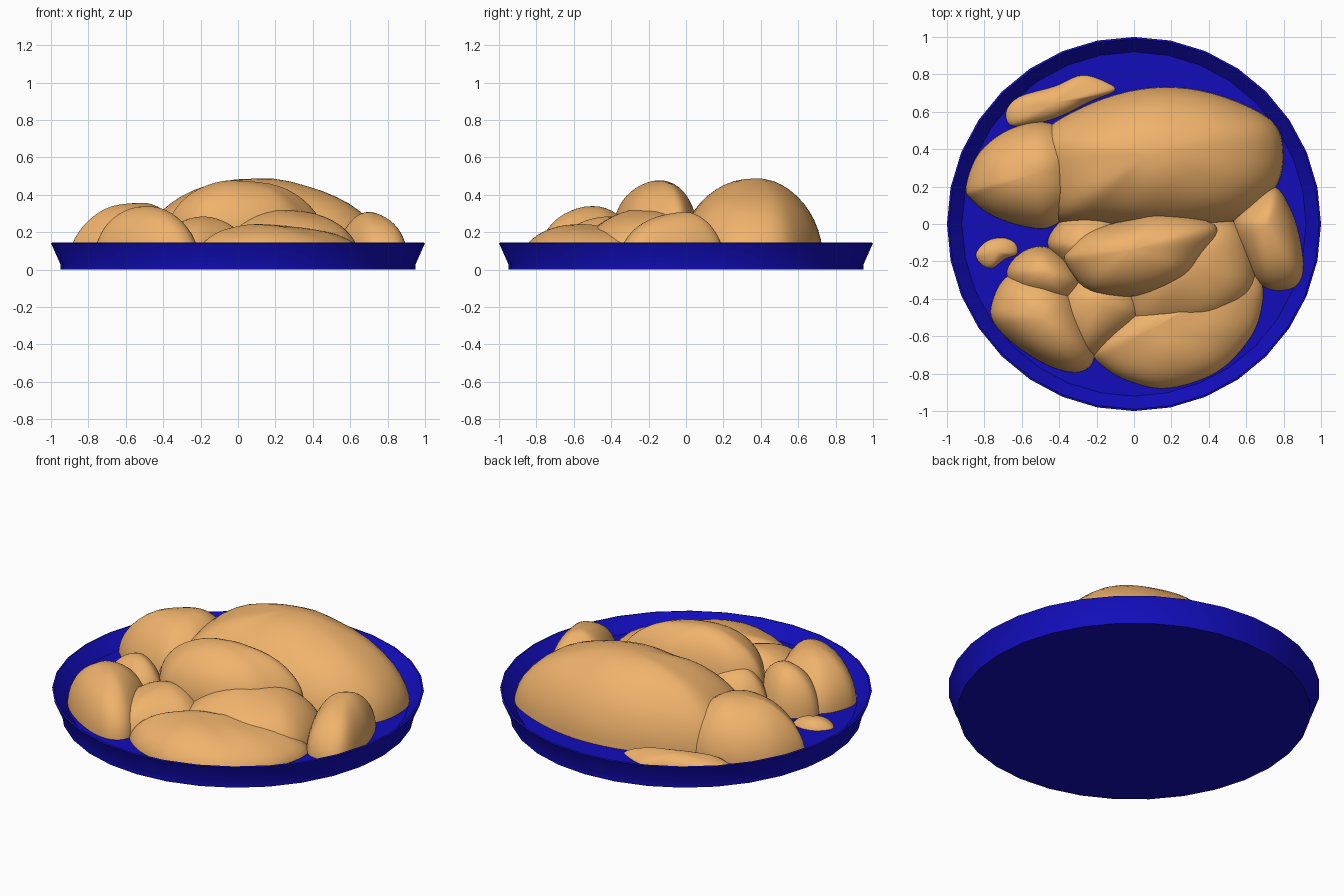
import bpy, bmesh
from math import sin, cos, pi, radians
from mathutils import Vector, noise

if "Cube" in bpy.data.objects:
    bpy.data.objects.remove(bpy.data.objects["Cube"])


def material(name, rgb):
    m = bpy.data.materials.new(name)
    m.diffuse_color = (*rgb, 1)
    m.use_nodes = True
    m.node_tree.nodes["Principled BSDF"].inputs["Base Color"].default_value = m.diffuse_color
    return m


BLUE = material("blue_glaze", (0.006, 0.004, 0.5))
TAN = material("roasted_tan", (0.87, 0.45, 0.15))


def loft(name, rings, mat, angle):
    """Skin a stack of closed rings and cap both ends."""
    bm = bmesh.new()
    loops = [[bm.verts.new(p) for p in r] for r in rings]
    n = len(rings[0])
    for a, b in zip(loops, loops[1:]):
        for i in range(n):
            j = (i + 1) % n
            bm.faces.new((a[i], a[j], b[j], b[i]))
    bm.faces.new(loops[0][::-1])
    bm.faces.new(loops[-1])
    bmesh.ops.recalc_face_normals(bm, faces=bm.faces)
    me = bpy.data.meshes.new(name)
    bm.to_mesh(me)
    bm.free()
    ob = bpy.data.objects.new(name, me)
    bpy.context.collection.objects.link(ob)
    me.materials.append(mat)
    bpy.ops.object.select_all(action='DESELECT')
    ob.select_set(True)
    bpy.context.view_layer.objects.active = ob
    bpy.ops.object.shade_smooth_by_angle(angle=radians(angle))
    return ob


def smooth_outline(pts, sub=5):
    """Closed Catmull-Rom curve through the points."""
    pts = [Vector(p) for p in pts]
    n, out = len(pts), []
    for i in range(n):
        a, b, c, d = (pts[(i + k) % n] for k in (-1, 0, 1, 2))
        for s in range(sub):
            t = s / sub
            out.append(0.5 * (2 * b + (c - a) * t + (2 * a - 5 * b + 4 * c - d) * t * t
                              + (3 * b - a - 3 * c + d) * t ** 3))
    return out


def chunk(name, peak, top, outline, base=0.05, steps=12):
    """Rounded lump: a footprint domed up to its peak, slightly uneven."""
    # outline is given in hundredths of a unit
    line = smooth_outline([(x / 100, y / 100) for x, y in outline])
    c = Vector(peak)
    rings = []
    for k in range(steps + 1):
        t = (k / steps) * (pi / 2) * 0.985
        ring = []
        for p in line:
            q = c + (p - c) * cos(t)
            z = base + (top - base) * sin(t)
            wob = noise.noise(Vector((q.x * 5, q.y * 5, top * 9)))
            ring.append((q.x, q.y, z + 0.012 * wob * sin(t)))
        rings.append(ring)
    return loft(name, rings, TAN, 60)


# Plate: 32-sided dish with flared rim
profile = [(0.95, 0), (0.95, 0.03), (1.0, 0.142), (0.99, 0.145), (0.92, 0.07)]
loft("plate", [[(r * sin(i * pi / 16), r * cos(i * pi / 16), z) for i in range(32)]
               for r, z in profile], BLUE, 30)

# Large pieces around the dish
chunk("large_back_piece", (0.08, 0.37), 0.485,
      [(-50, 48), (-22, 65), (10, 73), (42, 70), (73, 56), (80, 38),
       (75, 18), (55, 2), (20, -4), (-20, -2), (-44, 3), (-52, 27)])
chunk("left_piece", (-0.52, 0.27), 0.36,
      [(-90, 20), (-83, 38), (-66, 51), (-45, 54), (-30, 40), (-30, 12),
       (-43, -1), (-56, -2), (-75, 4), (-87, 13)])
chunk("right_piece", (0.71, -0.01), 0.305,
      [(75, 20), (85, 5), (90, -15), (90, -29), (83, -35), (70, -34),
       (60, -20), (53, -1), (60, 11)])
chunk("front_piece", (0.1, -0.56), 0.245,
      [(68, -30), (69, -42), (63, -60), (45, -79), (18, -88), (-3, -84),
       (-17, -76), (-22, -67), (-10, -52), (10, -40), (40, -32), (60, -25)])
chunk("front_left_piece", (-0.5, -0.5), 0.34,
      [(-76, -42), (-68, -28), (-50, -25), (-35, -33), (-27, -48), (-21, -70),
       (-28, -79), (-43, -77), (-62, -66), (-75, -53)])

# Filling lumps in the middle
chunk("left_small_piece", (-0.48, -0.26), 0.32,
      [(-68, -25), (-60, -15), (-48, -12), (-35, -19), (-27, -32),
       (-35, -43), (-50, -42), (-63, -36)])
chunk("low_middle_piece", (-0.18, -0.42), 0.28,
      [(-40, -35), (-20, -25), (0, -30), (6, -48), (-8, -62), (-28, -72), (-42, -55)])
chunk("right_middle_piece", (0.27, -0.2), 0.32,
      [(-10, -25), (10, 0), (40, 4), (58, -2), (65, -25), (60, -42),
       (38, -55), (5, -58), (-8, -45)])
chunk("under_piece", (-0.27, -0.12), 0.31,
      [(-46, -8), (-36, 4), (-20, 7), (-5, 0), (-5, -25), (-25, -32), (-42, -18)])

# Piece resting on top
chunk("top_piece", (-0.02, -0.14), 0.48,
      [(-36, -14), (-25, -4), (0, 3), (15, 6), (38, 2), (45, -4), (39, -16),
       (30, -28), (13, -36), (-6, -39), (-24, -36), (-36, -22)], base=0.2)

# Small scraps lying on the dish
chunk("back_scrap", (-0.42, 0.65), 0.135,
      [(-69, 60), (-62, 68), (-42, 74), (-27, 80), (-12, 75), (-10, 71),
       (-22, 66), (-43, 56), (-65, 52)])
chunk("left_scrap", (-0.73, -0.15), 0.115,
      [(-85, -16), (-82, -22), (-76, -24), (-69, -19), (-62, -16),
       (-63, -10), (-70, -7), (-79, -9)])
